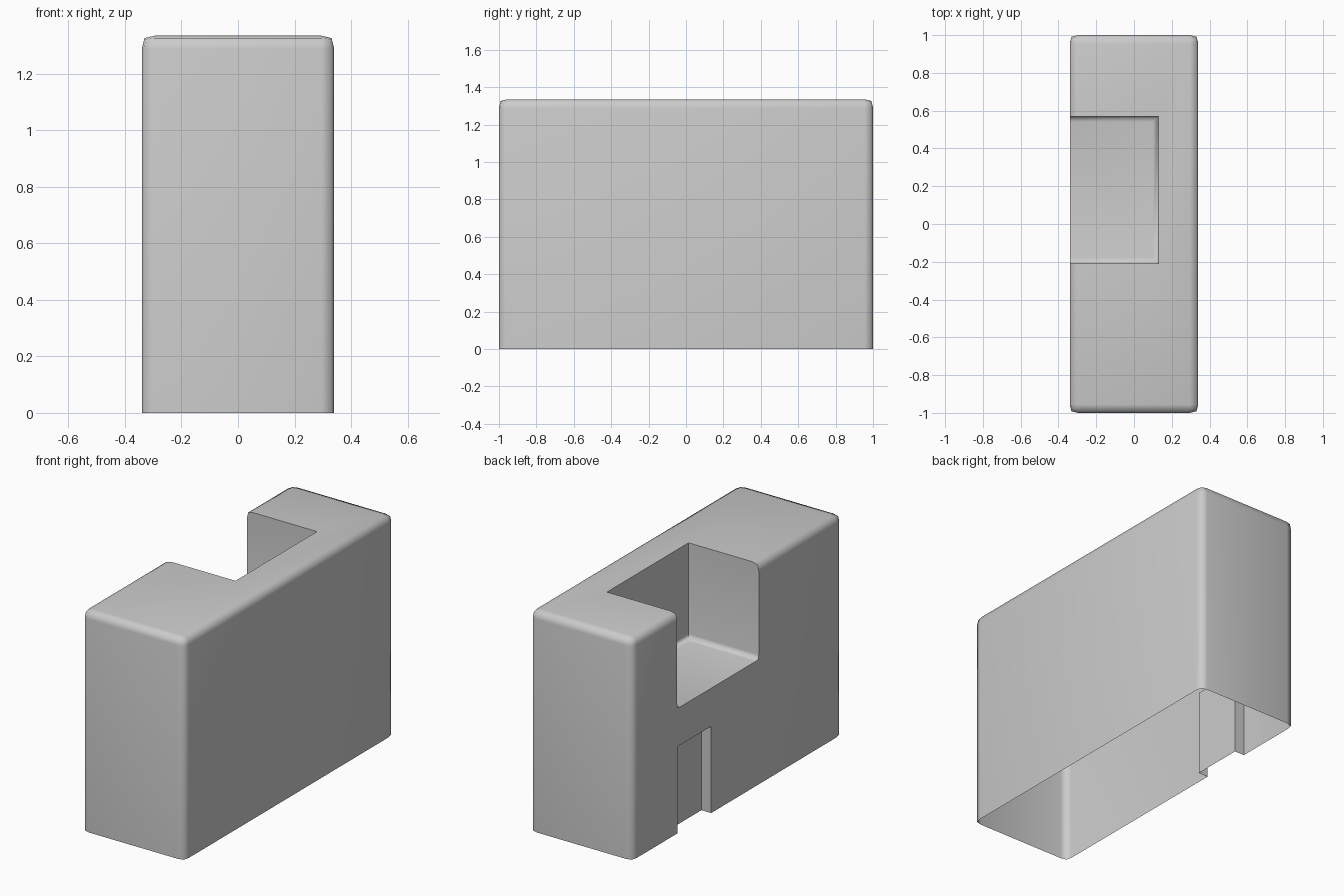
import bpy, bmesh, math
from mathutils import Vector

old = bpy.data.objects.get("Cube")
if old:
    bpy.data.objects.remove(old, do_unlink=True)

WIDTH, LENGTH, HEIGHT = 0.68, 2.0, 1.335

# Single plain grey
grey = bpy.data.materials.new("plain_grey")
grey.use_nodes = True
grey.diffuse_color = (0.6, 0.6, 0.6, 1)
grey.node_tree.nodes["Principled BSDF"].inputs["Base Color"].default_value = (0.6, 0.6, 0.6, 1)


def box(name, low, high, bevel=0.0, pick=None):
    """Box between two corners; edges whose midpoint passes pick are rounded."""
    low, high = Vector(low), Vector(high)
    bm = bmesh.new()
    bmesh.ops.create_cube(bm, size=1)
    for v in bm.verts:
        v.co = Vector((low[i] + (v.co[i] + 0.5) * (high[i] - low[i]) for i in range(3)))
    if pick:
        edges = [e for e in bm.edges if pick((e.verts[0].co + e.verts[1].co) / 2)]
        bmesh.ops.bevel(bm, geom=edges, offset=bevel, segments=2,
                        profile=0.65, affect='EDGES', clamp_overlap=True)
    mesh = bpy.data.meshes.new(name)
    bm.to_mesh(mesh)
    bm.free()
    mesh.materials.append(grey)
    obj = bpy.data.objects.new(name, mesh)
    bpy.context.collection.objects.link(obj)
    return obj


# Main block, rounded everywhere except around its base
body = box("block_body", (-WIDTH / 2, -LENGTH / 2, 0), (WIDTH / 2, LENGTH / 2, HEIGHT),
           0.045, lambda m: m.z > 0.1)

# Upper notch, with a soft join between floor and walls
notch = box("notch_cutter", (-0.6, -0.21, 0.755), (0.13, 0.57, 1.6),
            0.03, lambda m: m.z < 0.8 and m.x > -0.5)

# Shallow doorway recess in the same side
doorway = box("doorway_cutter", (-0.6, 0.245, -0.2), (-0.275, 0.565, 0.525))

bpy.context.view_layer.objects.active = body
body.select_set(True)
for cutter in (notch, doorway):
    mod = body.modifiers.new(cutter.name, 'BOOLEAN')
    mod.operation = 'DIFFERENCE'
    mod.solver = 'EXACT'
    mod.object = cutter
    bpy.ops.object.modifier_apply(modifier=mod.name)
    bpy.data.objects.remove(cutter, do_unlink=True)

# Open underside
bm = bmesh.new()
bm.from_mesh(body.data)
base = [f for f in bm.faces if all(abs(v.co.z) < 1e-4 for v in f.verts)]
bmesh.ops.delete(bm, geom=base, context='FACES')
bm.to_mesh(body.data)
bm.free()

bpy.ops.object.shade_smooth_by_angle(angle=math.radians(70))
